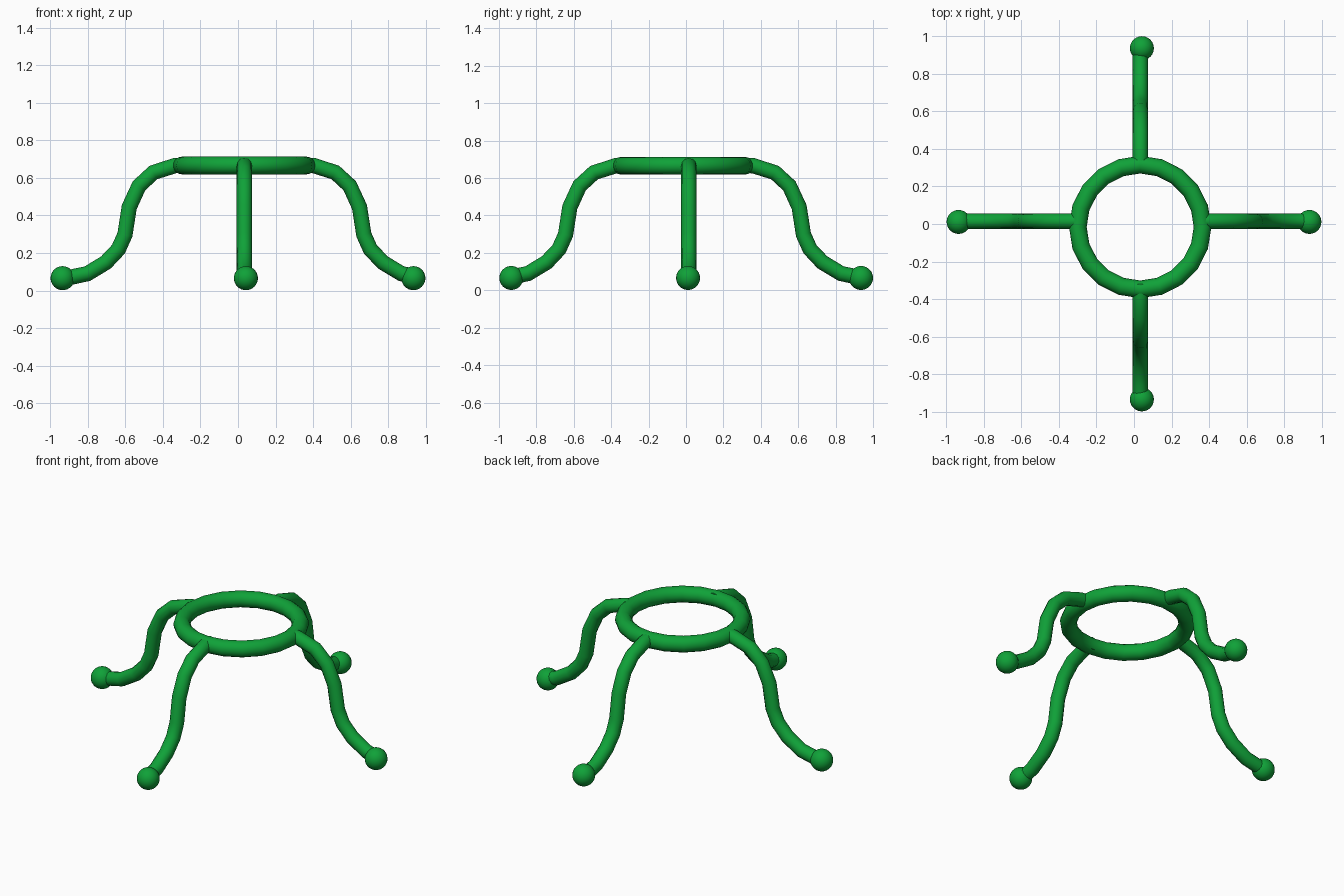
import bpy
from math import cos, sin, pi

if "Cube" in bpy.data.objects:
    bpy.data.objects.remove(bpy.data.objects["Cube"])

RING_CENTRE = (0.033, -0.016, 0.666)
# leg path: (distance from the leg centre, height)
LEG_PATH = [(0.31, 0.668), (0.368, 0.666), (0.484, 0.629), (0.561, 0.558),
            (0.613, 0.445), (0.636, 0.298), (0.671, 0.22), (0.737, 0.15),
            (0.836, 0.09), (0.93, 0.07)]

green = bpy.data.materials.new("green")
green.diffuse_color = (0.005, 0.36, 0.04, 1)
green.use_nodes = True
green.node_tree.nodes["Principled BSDF"].inputs["Base Color"].default_value = green.diffuse_color


def finish(obj, name):
    obj.name = name
    obj.data.materials.append(green)
    bpy.ops.object.select_all(action='DESELECT')
    obj.select_set(True)
    bpy.context.view_layer.objects.active = obj
    if obj.type == 'CURVE':
        bpy.ops.object.convert(target='MESH')
    bpy.ops.object.shade_smooth()


# Top ring
bpy.ops.mesh.primitive_torus_add(major_radius=0.332, minor_radius=0.047,
                                 major_segments=20, minor_segments=16,
                                 location=RING_CENTRE)
finish(bpy.context.object, "top_ring")


def leg(name, angle, origin):
    curve = bpy.data.curves.new(name, 'CURVE')
    curve.dimensions = '3D'
    curve.bevel_depth = 0.041
    curve.bevel_resolution = 4
    curve.use_fill_caps = True
    spline = curve.splines.new('POLY')
    spline.points.add(len(LEG_PATH) - 1)
    for p, (r, z) in zip(spline.points, LEG_PATH):
        p.co = (origin[0] + r * cos(angle), origin[1] + r * sin(angle), z, 1)
    obj = bpy.data.objects.new(name, curve)
    bpy.context.collection.objects.link(obj)
    finish(obj, name)


def foot(name, x, y):
    bpy.ops.mesh.primitive_uv_sphere_add(segments=24, ring_count=16,
                                         radius=0.064, location=(x, y, 0.066))
    finish(bpy.context.object, name)


# Four curved legs with ball feet
sides = [("right", (0.034, 0.015), (0.934, 0.011)),
         ("back", (0.034, -0.008), (0.042, 0.936)),
         ("left", (0.034, 0.015), (-0.934, 0.011)),
         ("front", (0.034, -0.008), (0.042, -0.934))]
for i, (side, origin, ball) in enumerate(sides):
    leg(side + "_leg", i * pi / 2, origin)
    foot(side + "_foot", *ball)
